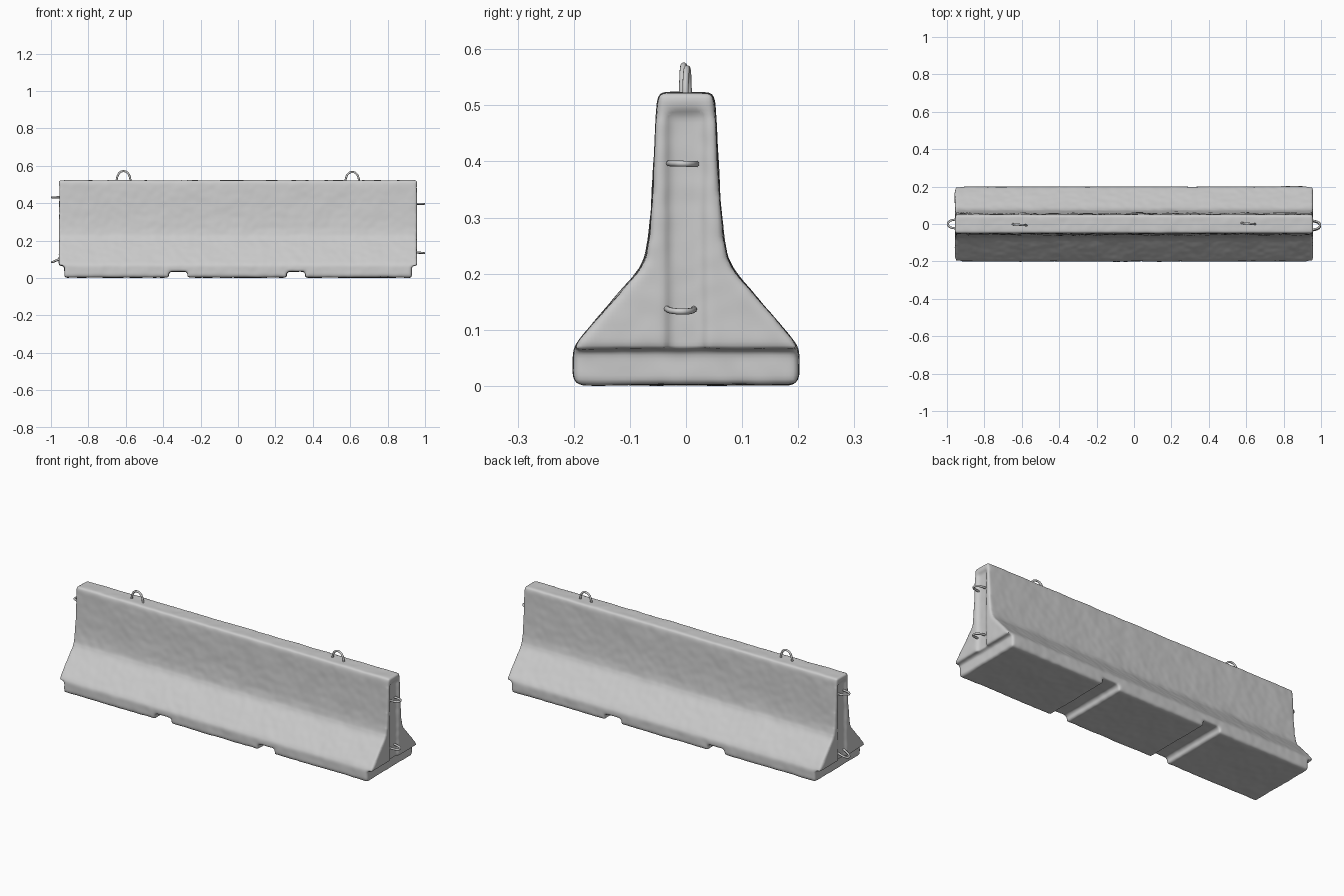
import bpy, bmesh
from mathutils import Vector, noise

if "Cube" in bpy.data.objects:
    bpy.data.objects.remove(bpy.data.objects["Cube"])


def box(name, x0, x1, y0, y1, z0, z1):
    """Hidden cutter box from its limits."""
    bpy.ops.mesh.primitive_cube_add(size=1, location=((x0 + x1) / 2, (y0 + y1) / 2, (z0 + z1) / 2))
    ob = bpy.context.object
    ob.name = name
    ob.scale = (x1 - x0, y1 - y0, z1 - z0)
    ob.hide_render = True
    return ob


def wire_loop(name, origin, out, side, half_width, height, radius=0.006):
    """Bent steel wire leaving the concrete along 'out', spread along 'side'."""
    out, side, origin = Vector(out), Vector(side), Vector(origin)
    cu = bpy.data.curves.new(name, 'CURVE')
    cu.dimensions = '3D'
    cu.bevel_depth = radius
    cu.bevel_resolution = 3
    cu.resolution_u = 6
    cu.use_fill_caps = True
    sp = cu.splines.new('BEZIER')
    shape = [(-1, -0.5), (-0.92, 0.35), (-0.5, 0.88), (0, 1), (0.5, 0.88), (0.92, 0.35), (1, -0.5)]
    sp.bezier_points.add(len(shape) - 1)
    for bp, (s, h) in zip(sp.bezier_points, shape):
        bp.co = origin + side * s * half_width + out * h * height
        bp.handle_left_type = bp.handle_right_type = 'AUTO'
    ob = bpy.data.objects.new(name, cu)
    bpy.context.collection.objects.link(ob)


# Concrete body: half profile mirrored across y, extruded along x
half = [(0.192, 0.002), (0.201, 0.014), (0.200, 0.066), (0.190, 0.082), (0.085, 0.205),
        (0.073, 0.228), (0.066, 0.265), (0.061, 0.32), (0.051, 0.505), (0.046, 0.522)]
profile = half + [(-y, z) for y, z in reversed(half)]
L = 0.957
bm = bmesh.new()
face = bm.faces.new([bm.verts.new((-L, y, z)) for y, z in profile])
ext = bmesh.ops.extrude_face_region(bm, geom=[face])
bmesh.ops.translate(bm, vec=(2 * L, 0, 0), verts=[v for v in ext['geom'] if isinstance(v, bmesh.types.BMVert)])
bmesh.ops.recalc_face_normals(bm, faces=bm.faces)
me = bpy.data.meshes.new("concrete_barrier")
bm.to_mesh(me)
bm.free()
body = bpy.data.objects.new("concrete_barrier", me)
bpy.context.collection.objects.link(body)

# Cutters: forklift / drain channels, undercut foot ends, shallow end grooves
cutters = [box("channel_cutter", x - 0.05, x + 0.05, -0.3, 0.3, -0.1, 0.034) for x in (-0.32, 0.31)]
for s in (-1, 1):
    xs = sorted((s * 0.928, s * 1.1))
    cutters.append(box("foot_end_cutter", *xs, -0.3, 0.3, -0.1, 0.066))
    xs = sorted((s * 0.945, s * 1.1))
    cutters.append(box("end_groove_cutter", *xs, -0.035, 0.035, 0.06, 0.49))
for c in cutters:
    m = body.modifiers.new("cut", 'BOOLEAN')
    m.object = c
    m.operation = 'DIFFERENCE'
    m.solver = 'EXACT'

# Worn, rounded edges
m = body.modifiers.new("remesh", 'REMESH')
m.mode = 'VOXEL'
m.voxel_size = 0.0075
m = body.modifiers.new("soften", 'SMOOTH')
m.factor = 0.5
m.iterations = 5
bpy.context.view_layer.update()
deps = bpy.context.evaluated_depsgraph_get()
worn = bpy.data.meshes.new_from_object(body.evaluated_get(deps))
body.modifiers.clear()
body.data = worn
for c in cutters:
    bpy.data.objects.remove(c)

# Slight cast-concrete unevenness
normals = [v.normal.copy() for v in worn.vertices]
for v, n in zip(worn.vertices, normals):
    v.co += n * (0.0022 * noise.noise(v.co * 9) + 0.0012 * noise.noise(v.co * 28))
    v.co.z = max(v.co.z, 0)
worn.shade_smooth()

# Lifting loops on top
wire_loop("lifting_loop_left", (-0.612, -0.004, 0.52), (0, 0, 1), (1, -0.08, 0), 0.037, 0.051, 0.0055)
wire_loop("lifting_loop_right", (0.611, 0.002, 0.52), (0, 0, 1), (1, -0.08, 0), 0.036, 0.046, 0.0055)

# Connecting loops at the ends
for name, s, y, z, tilt in (("upper_loop_left", -1, 0.0, 0.431, 0.0),
                            ("lower_loop_left", -1, 0.0, 0.102, -0.4),
                            ("upper_loop_right", 1, -0.006, 0.396, 0.0),
                            ("lower_loop_right", 1, -0.01, 0.137, -0.1)):
    wire_loop(name, (s * 0.95, y, z), (s, 0, tilt), (0, 1, -0.03), 0.024, 0.0445, 0.0055)
